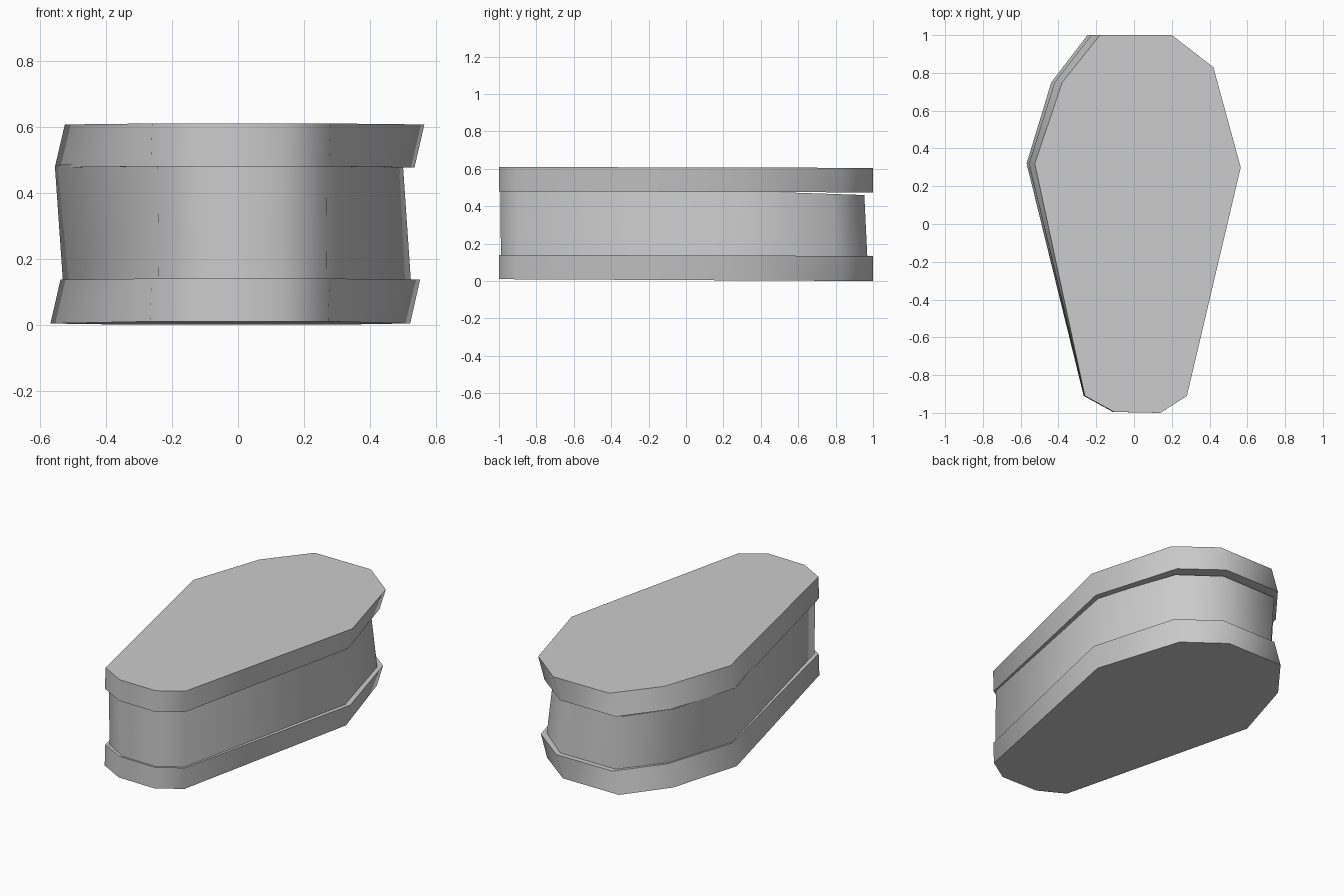
import bpy
import bmesh
import math

cube = bpy.data.objects.get("Cube")
if cube:
    bpy.data.objects.remove(cube, do_unlink=True)

grey = bpy.data.materials.new("light grey")
grey.use_nodes = True
colour = (0.6, 0.6, 0.6, 1)
grey.diffuse_color = colour
grey.node_tree.nodes["Principled BSDF"].inputs["Base Color"].default_value = colour

# Ten-sided coffin outlines, counter-clockwise from the foot
SLAB = [(-.105, -.995), (.14, -1), (.28, -.91), (.565, .30), (.42, .83),
        (.20, 1), (-.18, 1), (-.38, .75), (-.525, .32), (-.26, -.91)]
BODY = [(-.095, -.985), (.13, -.99), (.27, -.90), (.525, .29), (.385, .80),
        (.175, .97), (-.20, .97), (-.395, .73), (-.53, .31), (-.24, -.90)]


def ring(bm, outline, z, lean_x, lean_y=0, tilt=0):
    """One level of a slab; it leans more toward the wide head."""
    verts = []
    for x, y in outline:
        t = max(0.15, (y + 1) / 1.3)
        verts.append(bm.verts.new((x + lean_x * t, y + lean_y * t, z + tilt * (y + 1) / 2)))
    return verts


def layer(name, outline, low, high):
    bm = bmesh.new()
    a, b = ring(bm, outline, **low), ring(bm, outline, **high)
    bm.faces.new(list(reversed(a)))
    bm.faces.new(b)
    for i in range(len(a)):
        j = (i + 1) % len(a)
        bm.faces.new((a[i], a[j], b[j], b[i]))
    bmesh.ops.recalc_face_normals(bm, faces=bm.faces)
    mesh = bpy.data.meshes.new(name)
    bm.to_mesh(mesh)
    bm.free()
    mesh.materials.append(grey)
    obj = bpy.data.objects.new(name, mesh)
    bpy.context.collection.objects.link(obj)
    bpy.ops.object.select_all(action='DESELECT')
    obj.select_set(True)
    bpy.context.view_layer.objects.active = obj
    bpy.ops.object.shade_smooth_by_angle(angle=math.radians(55))


# Stacked base, body and lid
layer("base", SLAB, dict(z=.01, lean_x=-.043, tilt=-.01),
      dict(z=.14, lean_x=-.013, tilt=-.006))
layer("body", BODY, dict(z=.12, lean_x=0),
      dict(z=.525, lean_x=-.025, lean_y=-.011, tilt=-.066))
layer("lid", SLAB, dict(z=.48, lean_x=-.03, tilt=-.006),
      dict(z=.61, lean_x=0, tilt=-.005))
